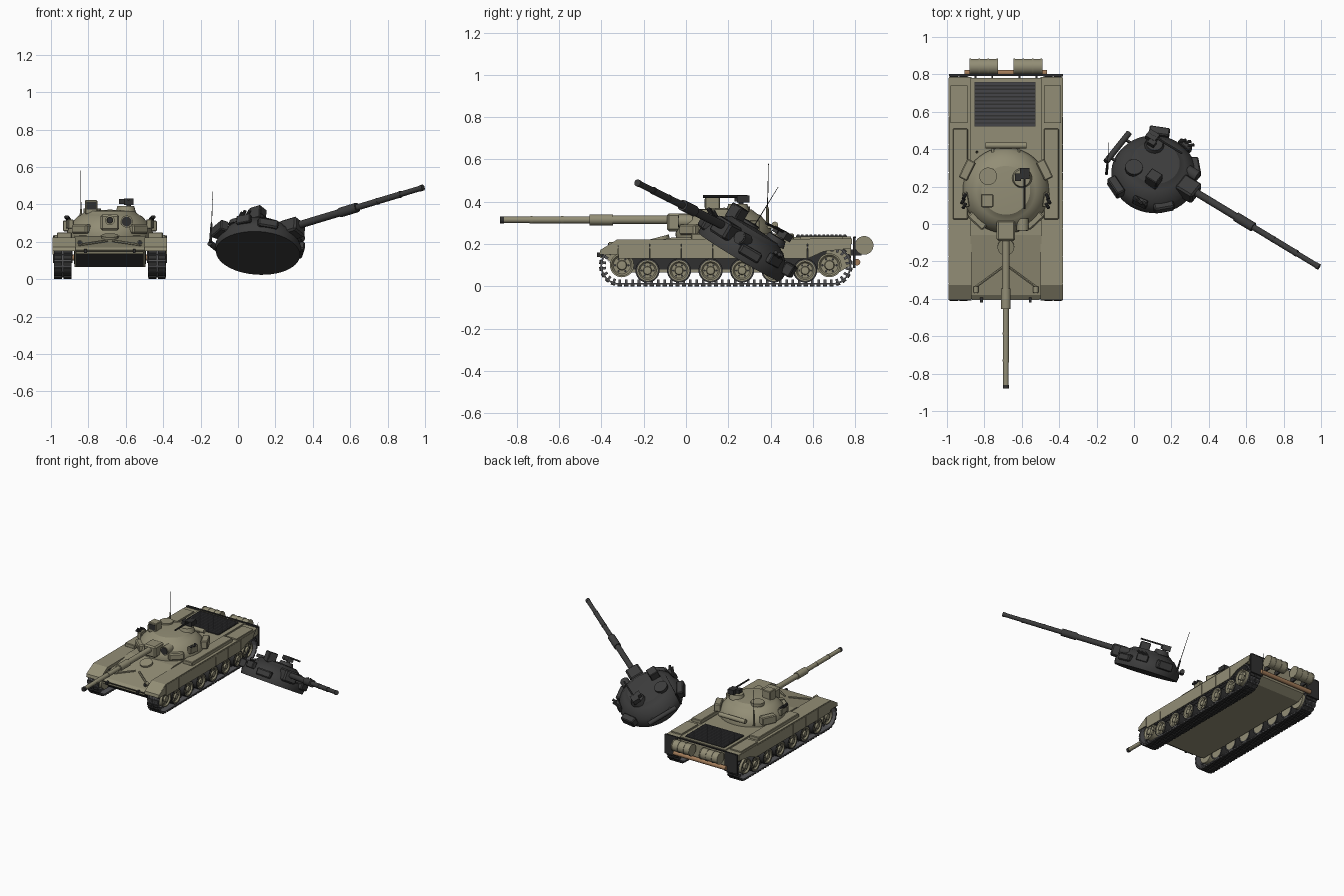
import bpy, bmesh
from math import pi, sin, cos, radians
from mathutils import Vector, Matrix

if "Cube" in bpy.data.objects:
    bpy.data.objects.remove(bpy.data.objects["Cube"], do_unlink=True)

CX = -0.685          # tank centre line
TY = 0.18            # turret centre


def material(name, r, g, b):
    m = bpy.data.materials.new(name)
    m.use_nodes = True
    m.diffuse_color = (r, g, b, 1)
    bsdf = m.node_tree.nodes["Principled BSDF"]
    bsdf.inputs["Base Color"].default_value = (r, g, b, 1)
    bsdf.inputs["Roughness"].default_value = 0.8
    return m


OLIVE = material("khaki paint", 0.29, 0.27, 0.18)
CHAR = material("charred metal", 0.045, 0.045, 0.045)
DARK = material("dark rubber", 0.03, 0.03, 0.03)
STEEL = material("track steel", 0.09, 0.09, 0.095)
GRILLE = material("grille grey", 0.06, 0.06, 0.065)
WOOD = material("log wood", 0.36, 0.2, 0.1)


def finish(name, bm, mat, smooth=False):
    bmesh.ops.recalc_face_normals(bm, faces=bm.faces)
    me = bpy.data.meshes.new(name)
    bm.to_mesh(me)
    bm.free()
    me.materials.append(mat)
    if smooth:
        me.shade_smooth()
        me.set_sharp_from_angle(angle=radians(32))
    ob = bpy.data.objects.new(name, me)
    bpy.context.collection.objects.link(ob)
    return ob


def box(name, center, size, mat, rot_z=0, bevel=0):
    bm = bmesh.new()
    m = Matrix.Translation(center) @ Matrix.Rotation(rot_z, 4, "Z") @ Matrix.Diagonal((*size, 1))
    bmesh.ops.create_cube(bm, size=1, matrix=m)
    if bevel:
        bmesh.ops.bevel(bm, geom=bm.edges[:], offset=bevel, segments=1, affect="EDGES")
    return finish(name, bm, mat)


def rod(name, a, b, r, mat, r2=None, seg=20):
    a, b = Vector(a), Vector(b)
    d = b - a
    bm = bmesh.new()
    m = Matrix.Translation((a + b) / 2) @ d.to_track_quat("Z", "Y").to_matrix().to_4x4()
    bmesh.ops.create_cone(bm, cap_ends=True, segments=seg, radius1=r,
                          radius2=r if r2 is None else r2, depth=d.length, matrix=m)
    return finish(name, bm, mat, True)


def lathe(name, profile, origin, mat, axis="Z", seg=32):
    """Spin (radius, height) points about an axis through origin."""
    bm = bmesh.new()
    vs = [bm.verts.new((r, 0, h)) for r, h in profile]
    es = [bm.edges.new(p) for p in zip(vs, vs[1:])]
    bmesh.ops.spin(bm, geom=vs + es, cent=(0, 0, 0), axis=(0, 0, 1), angle=2 * pi, steps=seg)
    bmesh.ops.remove_doubles(bm, verts=bm.verts, dist=0.0001)
    m = Vector(axis).to_track_quat("Z", "Y").to_matrix().to_4x4() if axis != "Z" else Matrix()
    bm.transform(Matrix.Translation(origin) @ m)
    return finish(name, bm, mat, True)


def prism(name, profile, x0, x1, mat):
    """Extrude a (y, z) outline along x."""
    bm = bmesh.new()
    f = bm.faces.new([bm.verts.new((x0, y, z)) for y, z in profile])
    ext = bmesh.ops.extrude_face_region(bm, geom=[f])
    bmesh.ops.translate(bm, vec=(x1 - x0, 0, 0),
                        verts=[v for v in ext["geom"] if isinstance(v, bmesh.types.BMVert)])
    return finish(name, bm, mat)


# Hull body with sloped nose
prism("hull", [(-0.4, 0.155), (-0.38, 0.17), (-0.06, 0.232), (0.78, 0.235), (0.78, 0.1),
               (0.72, 0.065), (-0.3, 0.065)], CX - 0.19, CX + 0.19, OLIVE)
prism("lower_nose_plate", [(-0.397, 0.147), (-0.39, 0.14), (-0.3, 0.068), (-0.308, 0.068)],
      CX - 0.18, CX + 0.18, DARK)
rod("nose_bar", (CX - 0.18, -0.4, 0.14), (CX + 0.18, -0.4, 0.14), 0.006, OLIVE)

# Engine grille with slats
box("engine_grille", (CX - 0.005, 0.64, 0.236), (0.325, 0.24, 0.008), DARK)
for i in range(12):
    box("grille_slat", (CX - 0.005, 0.53 + i * 0.02, 0.242), (0.32, 0.012, 0.006), GRILLE)

# Splash board and driver hatch
for s in (-1, 1):
    prism_pts = ((CX + s * 0.165, -0.34, 0.183), (CX + s * 0.015, -0.23, 0.206))
    rod("splash_board", *prism_pts, 0.007, OLIVE, seg=6)
    rod("headlight", (CX + s * 0.16, -0.365, 0.195), (CX + s * 0.16, -0.335, 0.195), 0.014, OLIVE)
    rod("headlight_glass", (CX + s * 0.16, -0.368, 0.195), (CX + s * 0.16, -0.365, 0.195), 0.011, DARK)
    box("tow_hook", (CX + s * 0.13, -0.405, 0.15), (0.015, 0.03, 0.02), DARK)
rod("driver_hatch", (CX, -0.12, 0.215), (CX, -0.125, 0.234), 0.045, OLIVE)


def track(s):
    """Capsule-shaped belt of links with paired pads."""
    y0, y1, zc, r = -0.313, 0.69, 0.098, 0.086
    straight, arc = y1 - y0, pi * r
    total = 2 * (straight + arc)
    n = 84
    link, pad = bmesh.new(), bmesh.new()
    for i in range(n):
        d = total * i / n
        if d < straight:
            y, z, a = y0 + d, zc - r, 0
        elif d < straight + arc:
            a = (d - straight) / r
            y, z = y1 + r * sin(a), zc - r * cos(a)
        elif d < 2 * straight + arc:
            y, z, a = y1 - (d - straight - arc), zc + r, pi
        else:
            a = pi + (d - 2 * straight - arc) / r
            y, z = y0 + r * sin(a), zc - r * cos(a)
        m = Matrix.Translation((CX + s * 0.252, y, z)) @ Matrix.Rotation(a, 4, "X")
        bmesh.ops.create_cube(link, size=1, matrix=m @ Matrix.Diagonal((0.094, 0.031, 0.008, 1)))
        bmesh.ops.create_cube(link, size=1, matrix=m @ Matrix.Translation((0, 0, 0.01))
                              @ Matrix.Diagonal((0.008, 0.012, 0.02, 1)))
        for p in (-1, 1):
            bmesh.ops.create_cube(pad, size=1, matrix=m @ Matrix.Translation((p * 0.025, 0, -0.007))
                                  @ Matrix.Diagonal((0.042, 0.02, 0.01, 1)))
    finish("track_links", link, STEEL)
    finish("track_pads", pad, DARK)


def wheel(name, s, y, z, r, tyre):
    c = CX + s * 0.252
    ax = (s, 0, 0)
    rim = r * 0.86
    if tyre:
        lathe(name + "_tyre", [(rim - 0.004, -0.042), (r, -0.042), (r, 0.042), (rim - 0.004, 0.042)],
              (c, y, z), DARK, ax, 28)
    lathe(name, [(0, -0.04), (rim, -0.04), (rim, 0.044), (rim * 0.86, 0.044), (rim * 0.72, 0.034),
                 (rim * 0.42, 0.034), (rim * 0.36, 0.046), (0, 0.048)], (c, y, z), OLIVE, ax, 28)
    for k in range(6):
        a = k * pi / 3
        p = Vector((c + s * 0.034, y + cos(a) * rim * 0.57, z + sin(a) * rim * 0.57))
        rod(name + "_hole", p, p + Vector((s * 0.002, 0, 0)), rim * 0.1, DARK, seg=8)


# Running gear, fenders and skirts on both sides
for s in (-1, 1):
    track(s)
    for i in range(6):
        wheel("road_wheel", s, -0.182 + i * 0.149, 0.075, 0.057, True)
    wheel("idler_wheel", s, -0.303, 0.1, 0.066, False)
    wheel("drive_sprocket", s, 0.678, 0.1, 0.066, False)
    box("hull_side_recess", (CX + s * 0.1915, 0.19, 0.14), (0.003, 0.95, 0.12), DARK)
    xs = sorted((CX + s * 0.185, CX + s * 0.304))
    prism("fender", [(-0.41, 0.15), (-0.405, 0.172), (-0.325, 0.222), (0.785, 0.226),
                     (0.785, 0.2), (-0.31, 0.2), (-0.395, 0.15)], *xs, OLIVE)
    for i in range(6):
        box("side_skirt", (CX + s * 0.303, -0.246 + i * 0.149, 0.174), (0.006, 0.146, 0.084), OLIVE)
    prism("rear_skirt", [(0.576, 0.132), (0.576, 0.222), (0.78, 0.222), (0.78, 0.18), (0.65, 0.165)],
          CX + s * 0.3, CX + s * 0.306, OLIVE)
    prism("front_skirt", [(-0.405, 0.15), (-0.405, 0.172), (-0.322, 0.22), (-0.322, 0.15)],
          CX + s * 0.3, CX + s * 0.306, OLIVE)
    box("mudflap", (CX + s * 0.252, 0.795, 0.16), (0.105, 0.012, 0.145), DARK)
    box("fender_bin", (CX + s * 0.243, 0.267, 0.235), (0.08, 0.485, 0.03), OLIVE, bevel=0.004)
    box("fender_bin_rear", (CX + s * 0.25, 0.64, 0.229), (0.09, 0.2, 0.012), OLIVE)
    # Rear fuel drum with straps
    c = CX + s * 0.118
    rod("fuel_drum", (c - 0.077, 0.842, 0.194), (c + 0.077, 0.842, 0.194), 0.041, OLIVE, seg=28)
    for dx in (-0.072, -0.025, 0.025, 0.072):
        rod("drum_hoop", (c + dx - 0.004, 0.842, 0.194), (c + dx + 0.004, 0.842, 0.194), 0.044, OLIVE, seg=28)
    for dx in (-0.045, 0.045):
        box("drum_bracket", (c + dx, 0.8, 0.16), (0.01, 0.06, 0.03), DARK)
box("rear_lip", (CX, 0.797, 0.232), (0.59, 0.012, 0.006), DARK)
rod("unditching_log", (CX - 0.22, 0.808, 0.115), (CX + 0.22, 0.808, 0.115), 0.016, WOOD, seg=12)

# Turret parts
T = []
T.append(lathe("turret_shell", [(0, 0.215), (0.225, 0.215), (0.23, 0.25), (0.215, 0.29), (0.17, 0.338),
                                (0.158, 0.342), (0.13, 0.364), (0, 0.372)], (CX, TY, 0), OLIVE, seg=48))
T.append(box("mantlet", (CX, -0.035, 0.303), (0.1, 0.11, 0.085), OLIVE, bevel=0.01))
for name, a, b, r in (("gun_base", -0.04, -0.35, 0.02), ("fume_extractor", -0.345, -0.455, 0.026),
                      ("gun_mid", -0.45, -0.74, 0.0165), ("gun_end", -0.72, -0.865, 0.0145),
                      ("gun_collar", -0.725, -0.735, 0.018), ("gun_collar", -0.58, -0.59, 0.018)):
    T.append(rod(name, (CX, a, 0.315), (CX, b, 0.315), r, OLIVE))
T.append(rod("muzzle", (CX, -0.86, 0.315), (CX, -0.88, 0.315), 0.0165, DARK))
T.append(rod("searchlight", (CX + 0.09, 0.03, 0.308), (CX + 0.09, -0.035, 0.308), 0.032, OLIVE))
T.append(rod("searchlight_glass", (CX + 0.09, -0.035, 0.308), (CX + 0.09, -0.038, 0.308), 0.026, DARK))
T.append(rod("loader_hatch", (CX - 0.095, 0.255, 0.355), (CX - 0.095, 0.255, 0.378), 0.047, OLIVE))
T.append(rod("commander_cupola", (CX + 0.085, 0.245, 0.355), (CX + 0.085, 0.245, 0.39), 0.055, OLIVE, 0.045))
T.append(box("gunner_sight", (CX - 0.1, 0.125, 0.385), (0.065, 0.07, 0.075), OLIVE, bevel=0.004))
T.append(box("gunner_sight_glass", (CX - 0.1, 0.089, 0.392), (0.05, 0.004, 0.04), DARK))
T.append(box("machine_gun_body", (CX + 0.1, 0.27, 0.413), (0.05, 0.06, 0.035), DARK))
T.append(rod("machine_gun_mount", (CX + 0.1, 0.26, 0.38), (CX + 0.1, 0.26, 0.41), 0.012, DARK))
T.append(rod("machine_gun_barrel", (CX + 0.1, 0.29, 0.425), (CX + 0.1, 0.08, 0.425), 0.006, DARK, seg=8))
T.append(box("ammo_box", (CX + 0.065, 0.25, 0.415), (0.03, 0.04, 0.028), DARK))
T.append(rod("snorkel", (CX - 0.11, 0.42, 0.29), (CX + 0.11, 0.42, 0.29), 0.016, OLIVE))
for dx in (-0.07, 0.07):
    T.append(box("snorkel_bracket", (CX + dx, 0.395, 0.28), (0.012, 0.05, 0.012), OLIVE))
for s in (-1, 1):
    T.append(box("turret_bin", (CX + s * 0.207, 0.29, 0.285), (0.05, 0.11, 0.06), OLIVE, s * 0.45, 0.006))
    T.append(box("launcher_base", (CX + s * 0.215, 0.13, 0.295), (0.03, 0.08, 0.05), OLIVE, -s * 0.15, 0.004))
    T.append(box("cheek_block", (CX + s * 0.15, 0.02, 0.268), (0.11, 0.05, 0.05), OLIVE, s * 0.75, 0.008))
    for k in range(3):
        p = Vector((CX + s * (0.215 + 0.008 * (k % 2)), 0.11 + k * 0.025, 0.318))
        T.append(rod("smoke_launcher", p, p + Vector((s * 0.014, -0.025, 0.016)), 0.009, DARK, seg=10))
T.append(rod("antenna_base", (CX - 0.155, 0.385, 0.26), (CX - 0.155, 0.385, 0.375), 0.008, OLIVE, 0.006, 10))
T.append(rod("antenna", (CX - 0.155, 0.385, 0.37), (CX - 0.155, 0.39, 0.58), 0.0025, DARK, 0.0012, 6))

# Burnt spare turret, thrown off and resting tilted on its rear edge
fwd = Vector((0.828, -0.502, 0.25)).normalized()
left = Vector((0.05, 0.51, 0.85)).cross(fwd).normalized()
up = fwd.cross(left)
pose = Matrix((left, -fwd, up)).transposed().to_4x4()
pose = Matrix.Translation((0.112, 0.302, 0.225)) @ pose @ Matrix.Translation((-CX, -TY, -0.315))
for ob in T:
    c = ob.copy()
    c.data = ob.data.copy()
    c.name = "wrecked_" + ob.name.split(".")[0]
    c.data.materials[0] = CHAR
    c.matrix_world = pose
    bpy.context.collection.objects.link(c)
